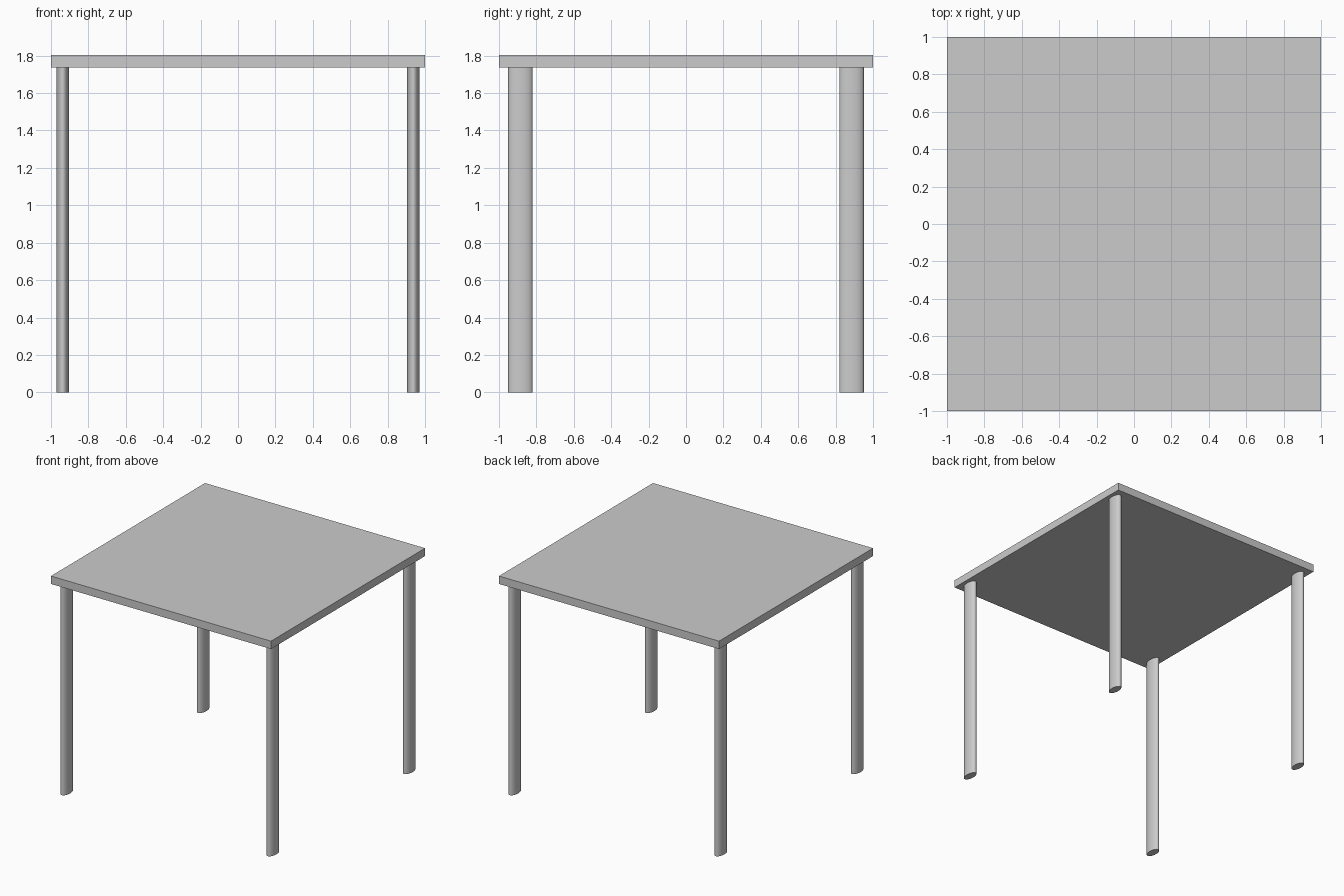
import bpy

if "Cube" in bpy.data.objects:
    bpy.data.objects.remove(bpy.data.objects["Cube"])

TOP_Z, UNDER_Z = 1.803, 1.738


def flatten_transform():
    bpy.ops.object.transform_apply(location=False, rotation=False, scale=True)


# square table top
bpy.ops.mesh.primitive_cube_add(size=1, location=(0, 0, (TOP_Z + UNDER_Z) / 2))
top = bpy.context.object
top.name = "table_top"
top.scale = (2, 2, TOP_Z - UNDER_Z)
flatten_transform()


# oval legs, one per corner
def add_leg(name, x, y):
    bpy.ops.mesh.primitive_cylinder_add(
        vertices=48, radius=1, depth=UNDER_Z, location=(x, y, UNDER_Z / 2))
    leg = bpy.context.object
    leg.name = name
    leg.scale = (0.0325, 0.0655, 1)
    flatten_transform()
    bpy.ops.object.shade_smooth_by_angle()


for side, sx in (("left", -1), ("right", 1)):
    for end, sy in (("front", -1), ("back", 1)):
        add_leg(f"{end}_{side}_leg", sx * 0.937, sy * 0.885)
